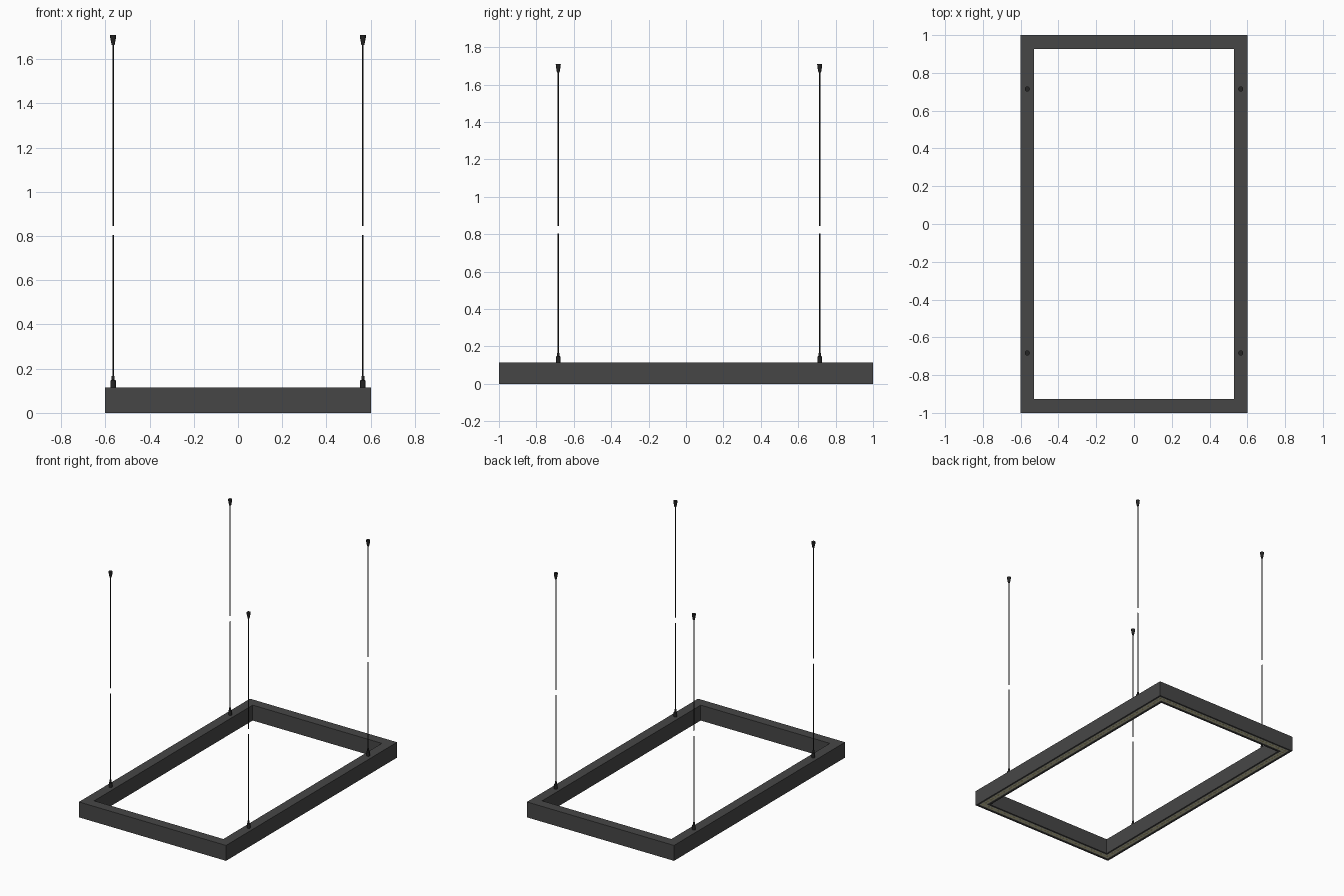
import bpy, bmesh, math

if "Cube" in bpy.data.objects:
    bpy.data.objects.remove(bpy.data.objects["Cube"])

HX, HY, W, H = 0.602, 1.0, 0.073, 0.114   # half sizes, bar width, bar height


def material(name, rgb):
    m = bpy.data.materials.new(name)
    m.diffuse_color = (*rgb, 1)
    m.use_nodes = True
    m.node_tree.nodes["Principled BSDF"].inputs["Base Color"].default_value = m.diffuse_color
    return m


charcoal = material("charcoal metal", (0.062, 0.062, 0.062))
black = material("black fittings", (0.018, 0.018, 0.018))
cream = material("cream light strip", (0.68, 0.66, 0.46))
glow = material("pale yellow light", (0.75, 0.66, 0.25))


def finish(name, bm, mat, smooth=False):
    bmesh.ops.recalc_face_normals(bm, faces=bm.faces)
    me = bpy.data.meshes.new(name)
    bm.to_mesh(me)
    bm.free()
    me.materials.append(mat)
    ob = bpy.data.objects.new(name, me)
    bpy.context.collection.objects.link(ob)
    if smooth:
        bpy.context.view_layer.objects.active = ob
        ob.select_set(True)
        bpy.ops.object.shade_smooth_by_angle(angle=math.radians(35))
        ob.select_set(False)
    return ob


def ring(name, section, mat):
    """Sweep a closed (inset, z) section round the rectangle with mitred corners."""
    bm = bmesh.new()
    loops = [[bm.verts.new((sx * (HX - d), sy * (HY - d), z)) for d, z in section]
             for sx, sy in ((-1, -1), (1, -1), (1, 1), (-1, 1))]
    n = len(section)
    for i in range(4):
        a, b = loops[i], loops[(i + 1) % 4]
        for j in range(n):
            k = (j + 1) % n
            bm.faces.new((a[j], b[j], b[k], a[k]))
    return finish(name, bm, mat)


def lathe(name, x, y, profile, mat, sides=16):
    """Capped turned part from (radius, z) points."""
    bm = bmesh.new()
    rows = [[bm.verts.new((x + r * math.cos(2 * math.pi * i / sides),
                           y + r * math.sin(2 * math.pi * i / sides), z))
             for i in range(sides)] for r, z in profile]
    for a, b in zip(rows, rows[1:]):
        for i in range(sides):
            k = (i + 1) % sides
            bm.faces.new((a[i], a[k], b[k], b[i]))
    bm.faces.new(rows[0])
    bm.faces.new(rows[-1])
    return finish(name, bm, mat, True)


# Rectangular housing with a shallow channel underneath
T, D = 0.014, 0.012
ring("housing", [(0, 0), (0, H), (W, H), (W, 0),
                 (W - T, 0), (W - T, D), (T, D), (T, 0)], charcoal)

# Light strip set in the channel
ring("light_strip", [(T, 0.004), (T, D), (W - T, D), (W - T, 0.004)], cream)

# Row of small light chips along the strip
bm = bmesh.new()
cx, cy, s = HX - W / 2, HY - W / 2, 0.01
spots = []
for sign in (-1, 1):
    spots += [(sign * cx, -cy + 2 * cy * i / 68) for i in range(69)]
    spots += [(-cx + 2 * cx * i / 40, sign * cy) for i in range(1, 40)]
for x, y in spots:
    cube = bmesh.ops.create_cube(bm, size=1)["verts"]
    bmesh.ops.scale(bm, vec=(s, s, 0.002), verts=cube)
    bmesh.ops.translate(bm, vec=(x, y, 0.004), verts=cube)
finish("light_chips", bm, glow)

# Four suspension cables, each with a break, a gripper and a ceiling cone
for side, x in (("left", -0.565), ("right", 0.565)):
    for end, y in (("front", -0.683), ("back", 0.715)):
        tag = f"{end}_{side}"
        lathe(f"cable_gripper_{tag}", x, y,
              [(0.012, H), (0.012, 0.146), (0.007, 0.15), (0.007, 0.166)], black)
        lathe(f"lower_cable_{tag}", x, y, [(0.003, 0.16), (0.003, 0.805)], black, 8)
        lathe(f"upper_cable_{tag}", x, y, [(0.003, 0.845), (0.003, 1.68)], black, 8)
        lathe(f"ceiling_cone_{tag}", x, y,
              [(0.007, 1.665), (0.013, 1.697), (0.0135, 1.71)], black)
